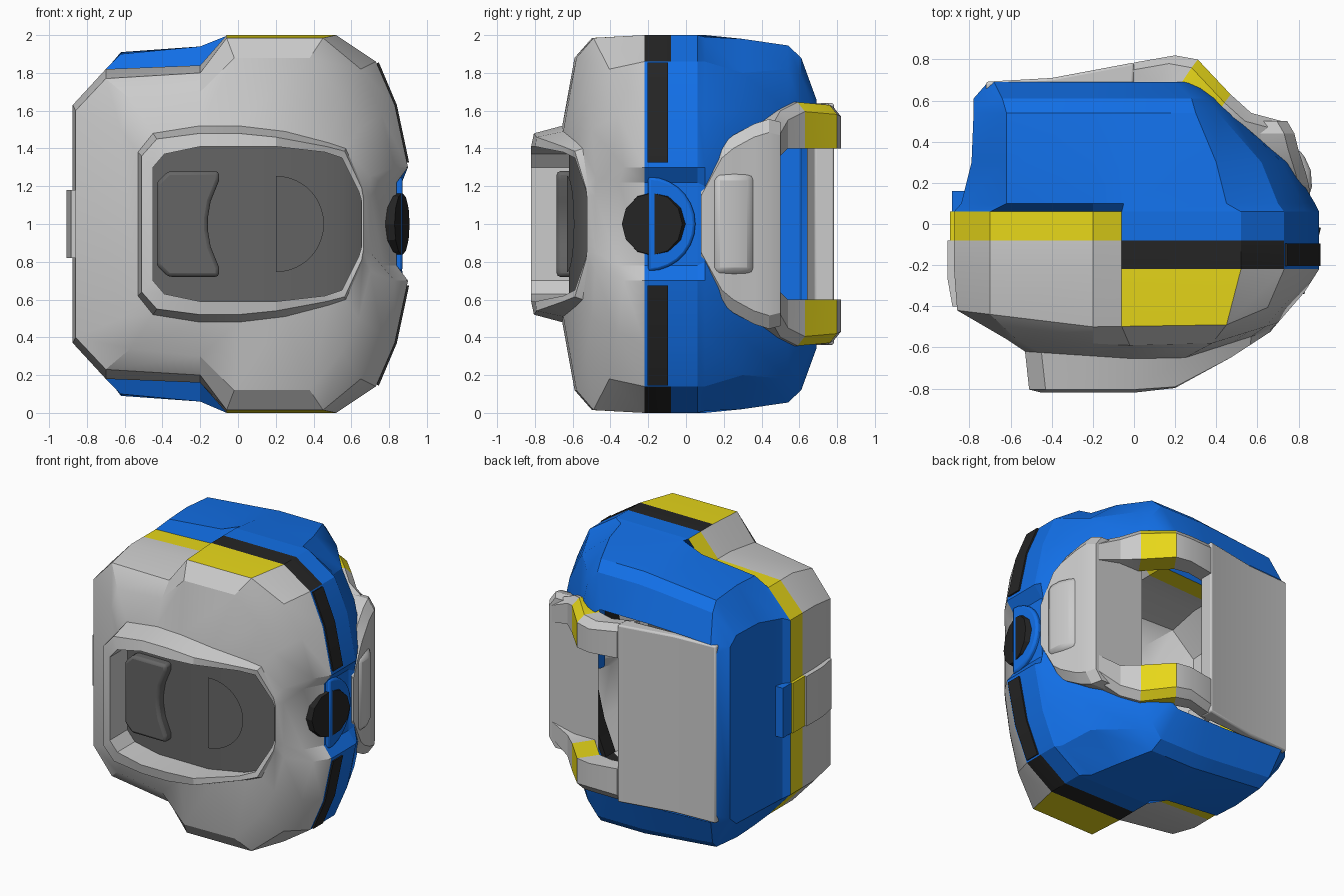
import bpy, bmesh, math
from mathutils import Matrix, Vector

if "Cube" in bpy.data.objects:
    bpy.data.objects.remove(bpy.data.objects["Cube"])


def material(name, rgb):
    m = bpy.data.materials.new(name)
    m.diffuse_color = (*rgb, 1)
    m.use_nodes = True
    m.node_tree.nodes["Principled BSDF"].inputs["Base Color"].default_value = m.diffuse_color
    return m


GREY = material("grey", (0.62, 0.62, 0.62))
BLUE = material("blue", (0.006, 0.16, 0.8))
YELLOW = material("yellow", (0.8, 0.68, 0.01))
BLACK = material("black", (0.018, 0.018, 0.018))
DARK = material("dark grey", (0.13, 0.13, 0.13))
MATS = [GREY, BLUE, YELLOW, BLACK, DARK]


def finish(name, bm, mats, bevel=0):
    bmesh.ops.recalc_face_normals(bm, faces=bm.faces)
    me = bpy.data.meshes.new(name)
    bm.to_mesh(me)
    bm.free()
    ob = bpy.data.objects.new(name, me)
    bpy.context.collection.objects.link(ob)
    for m in mats:
        me.materials.append(m)
    if bevel:
        b = ob.modifiers.new("bevel", "BEVEL")
        b.width, b.segments, b.limit_method = bevel, 2, "ANGLE"
    bpy.ops.object.select_all(action="DESELECT")
    ob.select_set(True)
    bpy.context.view_layer.objects.active = ob
    bpy.ops.object.shade_smooth_by_angle(angle=math.radians(24))
    return ob


def lerp(x, table):
    """Piecewise linear value at x."""
    if x <= table[0][0]:
        return table[0][1]
    for (a, u), (b, v) in zip(table, table[1:]):
        if x <= b:
            return u + (v - u) * (x - a) / (b - a)
    return table[-1][1]


def ring(xz, y):
    """Upper half outline mirrored about z = 1; y is a number or an x table."""
    top = [(x, lerp(x, y) if isinstance(y, list) else y, z) for x, z in xz]
    return top + [(x, v, 2 - z) for x, v, z in reversed(top)]


def loft(name, rings, colour, keep=lambda k, s: True, caps=False, bevel=0):
    bm = bmesh.new()
    vs = [[bm.verts.new(p) for p in r] for r in rings]
    n = len(vs[0])
    for k in range(len(vs) - 1):
        for j in range(n):
            s = -1 if j == n - 1 else min(j, n - 2 - j)   # mirrored segment number
            if keep(k, s):
                i = (j + 1) % n
                f = bm.faces.new((vs[k][j], vs[k][i], vs[k + 1][i], vs[k + 1][j]))
                f.material_index = MATS.index(colour(k, s))
    if caps:
        bm.faces.new(vs[0])
        bm.faces.new(vs[-1])
    return finish(name, bm, MATS, bevel)


def prism(name, axis, pts, a, b, mat, bevel=0):
    """Extrude a flat outline along an axis from a to b."""
    at = {"x": lambda p, t: (t, p[0], p[1]), "y": lambda p, t: (p[0], t, p[1]),
          "z": lambda p, t: (p[0], p[1], t)}[axis]
    bm = bmesh.new()
    lo, hi = [[bm.verts.new(at(p, t)) for p in pts] for t in (a, b)]
    bm.faces.new(lo)
    bm.faces.new(hi)
    for i in range(len(pts)):
        j = (i + 1) % len(pts)
        bm.faces.new((lo[i], lo[j], hi[j], hi[i]))
    return finish(name, bm, [mat], bevel)


# Front shell: screen well, bezel, rounded face and stepped rim
well = [(-.45, 1.3), (-.39, 1.37), (-.2, 1.41), (0, 1.41), (.2, 1.41),
        (.46, 1.38), (.55, 1.35), (.64, 1.17), (.655, 1.12)]
bezel = [(-.51, 1.36), (-.43, 1.45), (-.2, 1.48), (0, 1.48), (.2, 1.46),
         (.47, 1.41), (.565, 1.385), (.655, 1.19), (.665, 1.13)]
base = [(-.53, 1.38), (-.45, 1.48), (-.2, 1.52), (0, 1.52), (.25, 1.49),
        (.48, 1.43), (.57, 1.4), (.66, 1.2), (.67, 1.15)]
face = [(-.62, 1.5), (-.57, 1.66), (-.2, 1.7), (-.02, 1.88), (.38, 1.88),
        (.55, 1.68), (.64, 1.5), (.7, 1.25), (.7, 1.15)]
edge = [(-.86, 1.6), (-.7, 1.77), (-.2, 1.8), (-.06, 1.985), (.45, 1.985),
        (.65, 1.82), (.76, 1.58), (.83, 1.3), (.77, 1.22)]
rim = [(-.875, 1.63), (-.7, 1.82), (-.2, 1.84), (-.06, 2), (.52, 2),
       (.73, 1.86), (.83, 1.63), (.9, 1.3), (.84, 1.22)]
screen_y = [(.2, -.62), (.53, -.57), (.66, -.5)]


def shell_colour(k, s):
    if k < 4:
        return GREY
    if s < 3:
        return YELLOW if k == 6 else GREY
    if s == 3 - 0 and k == 4:
        return YELLOW
    if k == 5 and s in (3, 4):
        return BLACK
    return BLUE if k >= 5 else GREY


loft("front_shell", [
    ring(well, screen_y),
    ring(well, [(.12, -.82), (.28, -.775), (.46, -.65), (.66, -.515)]),
    ring(bezel, [(.15, -.805), (.3, -.765), (.47, -.65), (.67, -.52)]),
    ring(base, [(-.53, -.62), (0, -.655), (.25, -.65), (.67, -.515)]),
    ring(face, [(-.62, -.56), (-.02, -.59), (.38, -.58), (.7, -.48)]),
    ring(edge, [(-.86, -.42), (-.2, -.5), (.45, -.49), (.83, -.33)]),
    ring(rim, -.22), ring(rim, -.08), ring(rim, .06)],
    lambda k, s: shell_colour(k - 1, s))

# Blue back shell, open at the back and at the right rear corner
back = [([(x, z) for x, z in rim], .06),
        ([(-.84, 1.65), (-.62, 1.9), (-.2, 1.94), (-.05, 2), (.45, 1.99),
          (.7, 1.86), (.82, 1.6), (.88, 1.3), (.86, 1.2)], .1),
        ([(-.79, 1.68), (-.62, 1.91), (-.2, 1.94), (-.05, 1.98), (.4, 1.98),
          (.62, 1.8), (.72, 1.6), (.76, 1.42), (.76, 1.4)], .3),
        ([(-.78, 1.68), (-.62, 1.89), (-.2, 1.93), (-.05, 1.945), (.3, 1.945),
          (.41, 1.82), (.47, 1.6), (.5, 1.42), (.5, 1.4)], .54),
        ([(-.78, 1.62), (-.64, 1.83), (-.2, 1.87), (-.05, 1.88), (.28, 1.88),
          (.36, 1.78), (.4, 1.6), (.42, 1.42), (.42, 1.4)], .61),
        ([(-.71, 1.58), (-.68, 1.64), (-.2, 1.66), (-.05, 1.66), (.2, 1.66),
          (.26, 1.62), (.3, 1.55), (.3, 1.42), (.3, 1.4)], .69)]
loft("back_shell", [ring(*b) for b in back], lambda k, s: BLUE,
     keep=lambda k, s: not (k >= 2 and s == 8))

# Dark screen and its raised half disc, both following the curve of the face
def curved_plate(name, pts, lift):
    bm = bmesh.new()
    cols = [[bm.verts.new((x, lerp(x, screen_y) - lift, h)) for h in (z, 2 - z)] for x, z in pts]
    for (a, b), (c, d) in zip(cols, cols[1:]):
        bm.faces.new((a, b, d, c))
    return finish(name, bm, [DARK])


curved_plate("screen", well, 0)
arc = [(.2 + .255 * math.sin(math.radians(t)), 1 + .255 * math.cos(math.radians(t)))
       for t in range(0, 90, 8)]
curved_plate("screen_disc", arc, .01)

# Raised pad with a concave right edge
pad = [(-.43, 1.22), (-.37, 1.28), (-.1, 1.28), (-.1, 1.23), (-.145, 1.12), (-.16, 1.03)]
prism("screen_pad", "y", pad + [(x, 2 - z) for x, z in reversed(pad)], -.685, -.6, DARK, .02)

# Blue half hub and tilted black cap on the right side
prism("side_hub", "x", [(-.2 + .25 * math.cos(t), 1 + .25 * math.sin(t))
                        for t in (math.pi * (i / 14 - .5) for i in range(15))],
      .78, .872, BLUE, .015)
bm = bmesh.new()
bmesh.ops.create_cone(bm, cap_ends=True, segments=12, radius1=.18, radius2=.165, depth=.08,
                      matrix=Matrix.Translation((.83, -.17, 1))
                      @ Matrix.Rotation(math.radians(-14), 4, "Z")
                      @ Matrix.Rotation(math.radians(90), 4, "Y"))
finish("side_cap", bm, [BLACK])

# Black strips wrapped on the right side, above and below the hub
for s, tag in ((1, "upper"), (-1, "lower")):
    line = [(.9, .325), (.835, .63), (.74, .855), (.7, .84), (.79, .62), (.86, .325)]
    prism(tag + "_side_strip", "y", [(x + .006, 1 + s * z) for x, z in line], -.205, -.095, BLACK)

# Tab on the left side in three colours
for name, a, b, x, m in (("front", -.4, -.08, -.908, GREY), ("middle", -.08, .06, -.895, YELLOW),
                         ("rear", .06, .16, -.885, BLUE)):
    prism("left_tab_" + name, "z", [(x + .025 * (name == "front"), a), (x, max(a, -.26)), (x, b),
                                    (-.8, b), (-.8, a)], .82, 1.18, m)

# Rear plate
prism("rear_plate", "z", [(-.72, .64), (-.72, .692), (-.4, .71), (0, .785), (0, .68)],
      .36, 1.64, GREY, .012)

# Grip block on the right rear, with a raised pad
block = [(.08, .22, .7, .865), (.19, .42, .6, .85), (.25, .47, .55, .835), (.36, .53, .5, .8),
         (.44, .555, .4, .78), (.5, .54, .35, .745)]
loft("grip_block", [ring([(a, 1 + h), (b - .05, 1 + h), (b, 1 + h - .07)], y)
                    for y, h, a, b in block], lambda k, s: GREY, caps=True)
prism("grip_pad", "z", [(.7, .14), (.868, .14), (.86, .26), (.815, .36), (.7, .38)],
      .73, 1.27, GREY, .04)

# Arms joining the rear plate to the grip block, with yellow bands
path = [(0, .785, 1.4, 1.64), (.2, .82, 1.4, 1.62), (.31, .8, 1.4, 1.63),
        (.47, .63, 1.4, 1.645), (.57, .54, 1.4, 1.6), (.72, .5, 1.36, 1.53)]
for s, tag in ((1, "upper"), (-1, "lower")):
    sections = []
    for x, y, lo, hi in path:
        quad = [(x, y, lo), (x, y, hi - .05), (x - .03, y - .04, hi),
                (x - .09, y - .13, hi), (x - .09, y - .13, lo)]
        sections.append([(px, py, 1 + s * (pz - 1)) for px, py, pz in quad])
    loft(tag + "_arm", sections, lambda k, seg: YELLOW if k == 2 else GREY, caps=True)
